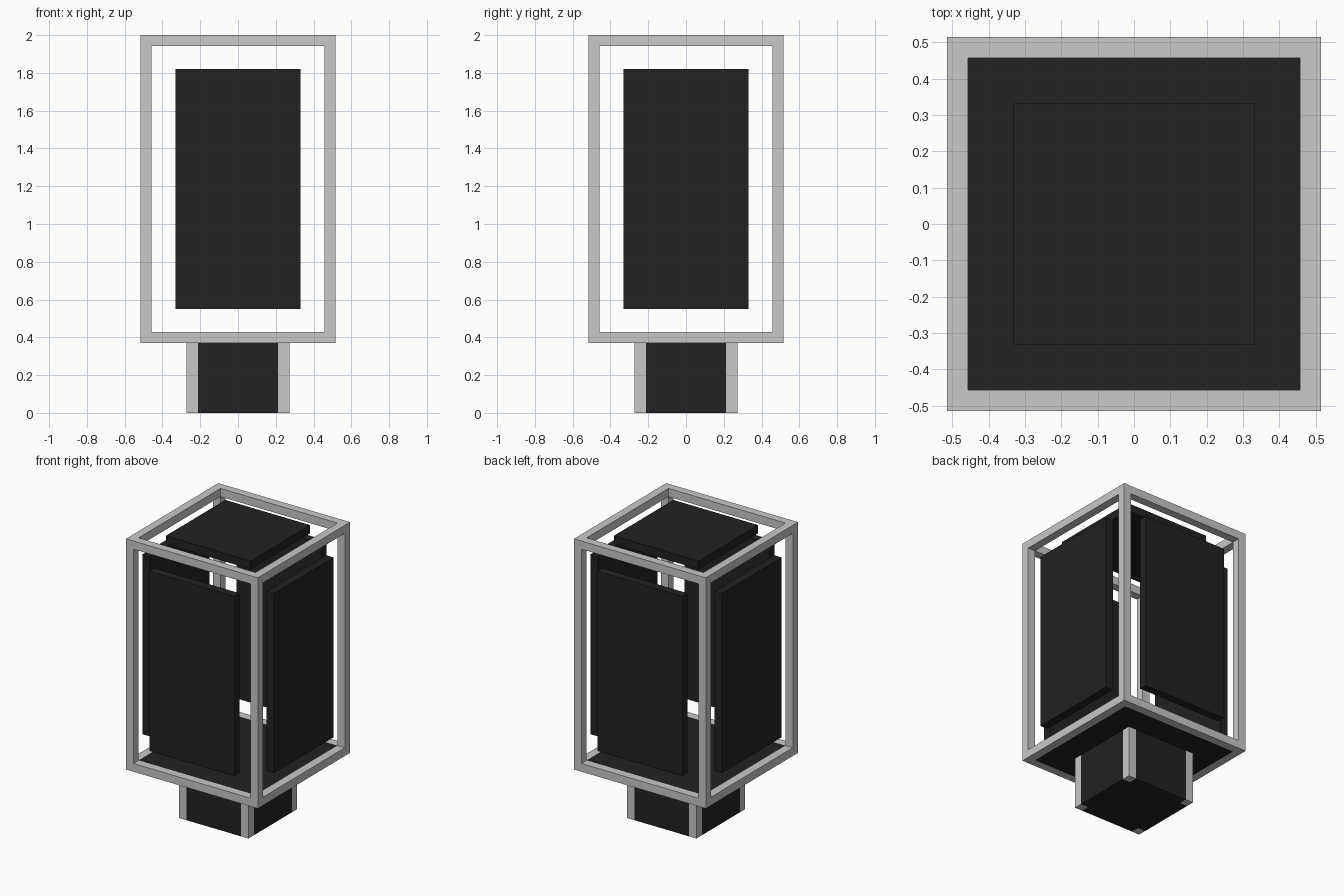
import bpy, bmesh
from mathutils import Matrix, Vector

if "Cube" in bpy.data.objects:
    bpy.data.objects.remove(bpy.data.objects["Cube"])


def material(name, value):
    m = bpy.data.materials.new(name)
    m.diffuse_color = (value, value, value, 1)
    m.use_nodes = True
    m.node_tree.nodes["Principled BSDF"].inputs["Base Color"].default_value = m.diffuse_color
    return m


GREY = material("light grey", 0.58)
BLACK = material("charcoal black", 0.016)


def boxes(name, mat, extents):
    """One object from a list of (min corner, max corner) boxes."""
    bm = bmesh.new()
    for lo, hi in extents:
        lo, hi = Vector(lo), Vector(hi)
        mtx = Matrix.Translation((lo + hi) / 2) @ Matrix.Diagonal((*(hi - lo), 1))
        bmesh.ops.create_cube(bm, size=1, matrix=mtx)
    me = bpy.data.meshes.new(name)
    bm.to_mesh(me)
    bm.free()
    me.materials.append(mat)
    ob = bpy.data.objects.new(name, me)
    bpy.context.collection.objects.link(ob)
    return ob


OUT, INN = 0.515, 0.457      # cage outer and inner half width
Z0, Z1 = 0.37, 2.0           # cage bottom and top
BAR = OUT - INN
PAN = 0.332                  # panel half width
PZ0, PZ1 = 0.55, 1.82        # side panel height range
SIDES = (-1, 1)


def span(s, a, b):
    """Ordered range between a and b on side s of an axis."""
    return sorted((s * a, s * b))


# Cage: four uprights with rails fitted between them
bars = []
for sx in SIDES:
    x = span(sx, INN, OUT)
    for sy in SIDES:
        y = span(sy, INN, OUT)
        bars.append(((x[0], y[0], Z0), (x[1], y[1], Z1)))
    for z in (Z0, Z1 - BAR):
        bars.append(((x[0], -INN, z), (x[1], INN, z + BAR)))
        bars.append(((-INN, x[0], z), (INN, x[1], z + BAR)))
boxes("cage_frame", GREY, bars)

# Floating panels set in the plane of each cage side
for s, fb, lr in ((-1, "front", "left"), (1, "back", "right")):
    a, b = span(s, INN, OUT)
    boxes(fb + "_panel", BLACK, [((-PAN, a, PZ0), (PAN, b, PZ1))])
    boxes(lr + "_panel", BLACK, [((a, -PAN, PZ0), (b, PAN, PZ1))])
boxes("top_panel", BLACK, [((-PAN, -PAN, Z1 - BAR), (PAN, PAN, Z1))])

# Floor plate filling the bottom of the cage
boxes("floor_plate", BLACK, [((-INN, -INN, Z0), (INN, INN, Z0 + BAR))])

# Pedestal: dark core with flush sides, grey corner posts
P, C = 0.272, 0.212
boxes("pedestal_core", BLACK, [
    ((-C, -P, 0), (C, P, Z0)),
    ((-P, -C, 0), (-C, C, Z0)),
    ((C, -C, 0), (P, C, Z0)),
])
posts = []
for sx in SIDES:
    for sy in SIDES:
        x, y = span(sx, C, P), span(sy, C, P)
        posts.append(((x[0], y[0], 0), (x[1], y[1], Z0)))
boxes("pedestal_corner_posts", GREY, posts)
